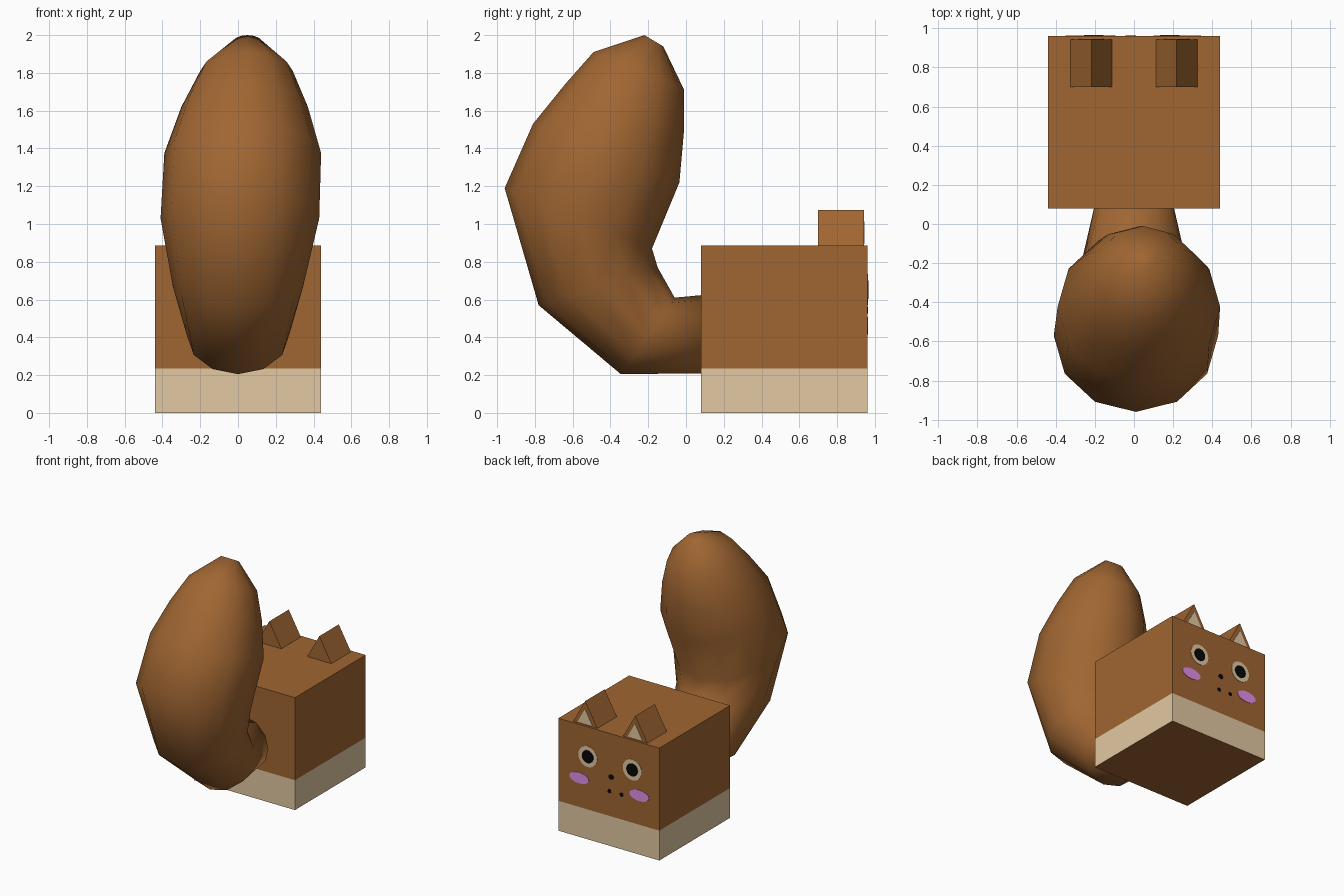
import bpy, bmesh, math
from mathutils import Vector

if "Cube" in bpy.data.objects:
    bpy.data.objects.remove(bpy.data.objects["Cube"])


def material(name, rgb):
    m = bpy.data.materials.new(name)
    m.diffuse_color = (*rgb, 1)
    m.use_nodes = True
    m.node_tree.nodes["Principled BSDF"].inputs["Base Color"].default_value = m.diffuse_color
    return m


BROWN = material("brown fur", (0.352, 0.133, 0.032))
CREAM = material("cream fur", (0.76, 0.58, 0.36))
BLACK = material("black", (0.002, 0.002, 0.002))
PINK = material("cheek pink", (0.80, 0.29, 0.85))


def finish(bm, name, *mats):
    bmesh.ops.recalc_face_normals(bm, faces=bm.faces)
    me = bpy.data.meshes.new(name)
    bm.to_mesh(me)
    bm.free()
    for m in mats:
        me.materials.append(m)
    ob = bpy.data.objects.new(name, me)
    bpy.context.collection.objects.link(ob)
    return ob


def prism(name, outline, y0, y1, mat):
    """Extrude an (x, z) outline along y."""
    bm = bmesh.new()
    face = bm.faces.new([bm.verts.new((x, y0, z)) for x, z in outline])
    ext = bmesh.ops.extrude_face_region(bm, geom=[face])
    for v in ext["geom"]:
        if isinstance(v, bmesh.types.BMVert):
            v.co.y = y1
    return finish(bm, name, mat)


def disc(name, x, z, rx, rz, depth, mat, n=24):
    """Thin oval plate on the face side of the body."""
    ring = [(x + rx * math.cos(2 * math.pi * k / n), z + rz * math.sin(2 * math.pi * k / n))
            for k in range(n)]
    return prism(name, ring, 0.959, 0.96 + depth, mat)


# Body: cube with a cream band around the lower sides
bm = bmesh.new()
bmesh.ops.create_cube(bm, size=1)
for v in bm.verts:
    v.co = Vector((v.co.x * 0.88, 0.52 + v.co.y * 0.88, (v.co.z + 0.5) * 0.885))
bmesh.ops.bisect_plane(bm, geom=bm.verts[:] + bm.edges[:] + bm.faces[:],
                       plane_co=(0, 0, 0.235), plane_no=(0, 0, 1))
for f in bm.faces:
    f.material_index = 1 if 0.01 < f.calc_center_median().z < 0.235 else 0
finish(bm, "body", BROWN, CREAM)

# Face and ears, left and right
for side, s, eye_x, cheek_x in (("left", 1, 0.182, 0.258), ("right", -1, -0.205, -0.266)):
    c = s * 0.218
    prism(side + "_ear", [(c - 0.108, 0.88), (c + 0.108, 0.88), (c, 1.073)], 0.70, 0.943, BROWN)
    prism(side + "_inner_ear", [(c - 0.065, 0.895), (c + 0.065, 0.895), (c, 1.012)],
          0.942, 0.946, CREAM)
    disc(side + "_eye", eye_x, 0.652, 0.082, 0.082, 0.003, CREAM)
    disc(side + "_pupil", eye_x, 0.652, 0.05, 0.05, 0.006, BLACK)
    disc(side + "_cheek", cheek_x, 0.465, 0.085, 0.043, 0.003, PINK)
    disc(side + "_mouth_dot", -0.058 + s * 0.053, 0.43, 0.016, 0.016, 0.003, BLACK, 8)
disc("nose", -0.02, 0.545, 0.023, 0.02, 0.003, BLACK, 10)

# Tail: lofted 12-sided rings (outer y, z, inner y, z, centre x, half width)
rings = [
    (0.10, 0.21, 0.10, 0.625, 0.0, 0.20),
    (-0.345, 0.205, -0.06, 0.61, 0.0, 0.27),
    (-0.78, 0.57, -0.15, 0.77, 0.0, 0.345),
    (-0.96, 1.19, -0.18, 0.87, 0.01, 0.42),
    (-0.81, 1.53, -0.035, 1.22, 0.025, 0.415),
    (-0.64, 1.74, -0.01, 1.50, 0.035, 0.335),
    (-0.49, 1.91, -0.01, 1.71, 0.045, 0.245),
    (-0.22, 2.0, -0.12, 1.94, 0.05, 0.07),
]
N = 12
bm = bmesh.new()
loops = []
for oy, oz, iy, iz, cx, hw in rings:
    centre = Vector((cx, (oy + iy) / 2, (oz + iz) / 2))
    out = Vector((cx, oy, oz)) - centre
    loops.append([bm.verts.new(centre + out * math.cos(2 * math.pi * k / N)
                               + Vector((hw * math.sin(2 * math.pi * k / N), 0, 0)))
                  for k in range(N)])
for a, b in zip(loops, loops[1:]):
    for k in range(N):
        j = (k + 1) % N
        bm.faces.new((a[k], a[j], b[j], b[k]))
bm.faces.new(loops[0])
bm.faces.new(loops[-1])
for f in bm.faces:
    f.smooth = True
finish(bm, "tail", BROWN)
